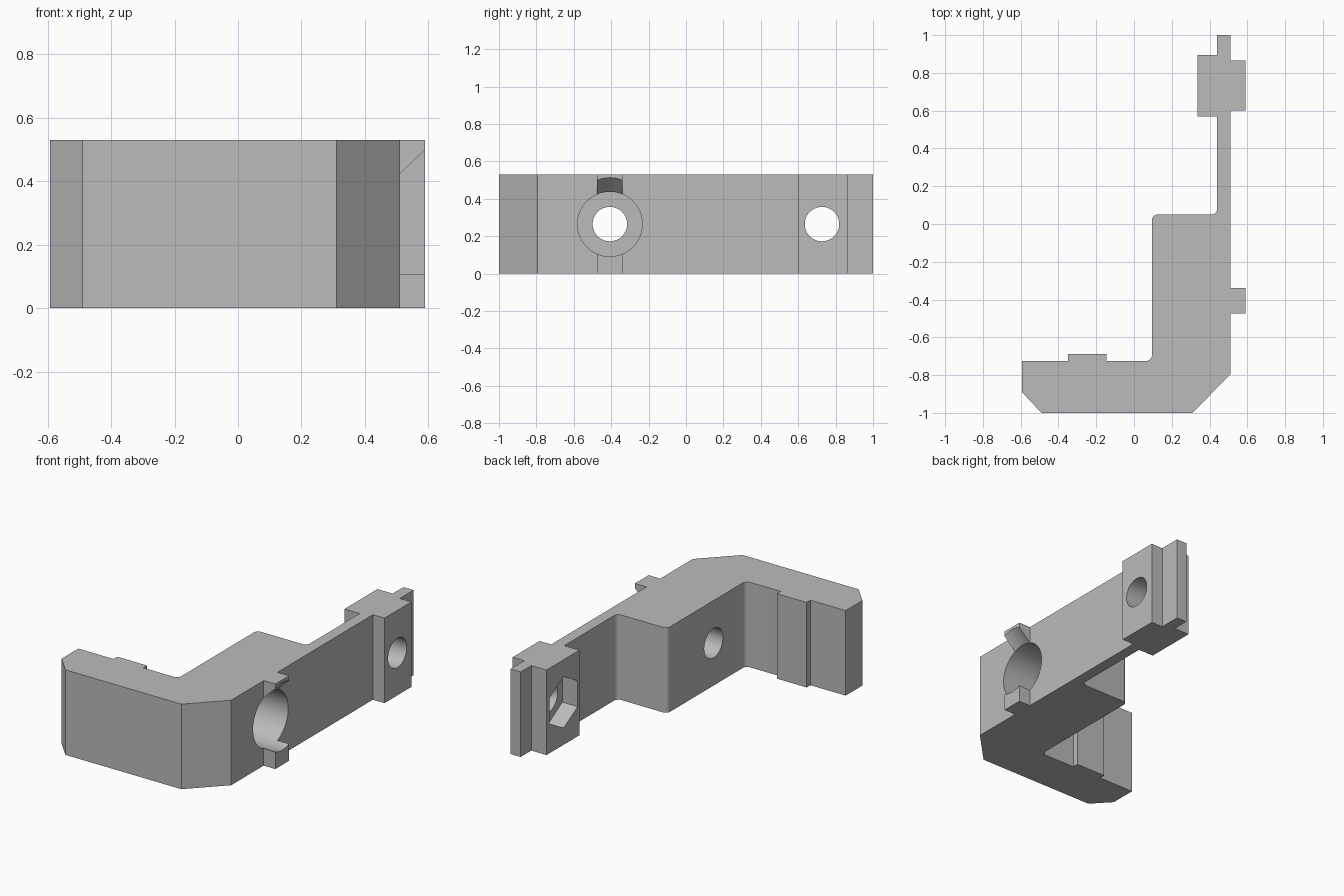
import bpy, bmesh, math
from mathutils import Vector, Matrix

cube = bpy.data.objects.get("Cube")
if cube:
    bpy.data.objects.remove(cube, do_unlink=True)

HEIGHT = 0.53
MID = HEIGHT / 2

grey = bpy.data.materials.new("plain_grey")
grey.use_nodes = True
color = (0.5, 0.5, 0.5, 1)
grey.diffuse_color = color
grey.node_tree.nodes["Principled BSDF"].inputs["Base Color"].default_value = color


def make_object(name, bm):
    bmesh.ops.recalc_face_normals(bm, faces=bm.faces)
    mesh = bpy.data.meshes.new(name)
    bm.to_mesh(mesh)
    bm.free()
    mesh.materials.append(grey)
    obj = bpy.data.objects.new(name, mesh)
    bpy.context.collection.objects.link(obj)
    return obj


def rounded(corner, before, after, radius, steps=8):
    """Arc points replacing a square corner."""
    c = Vector(corner)
    u = (Vector(before) - c).normalized() * radius
    v = (Vector(after) - c).normalized() * radius
    center = c + u + v
    angles = [math.pi / 2 * i / steps for i in range(steps + 1)]
    return [tuple(center - v * math.cos(a) - u * math.sin(a)) for a in angles]


# Bracket outline, counter-clockwise from the front left
foot_inner, step_outer, step_inner = (0.095, -0.725), (0.095, 0.05), (0.44, 0.05)
outline = [(-0.49, -1), (0.31, -1), (0.51, -0.795)]
# locating rib
outline += [(0.51, -0.475), (0.59, -0.475), (0.59, -0.34), (0.51, -0.34)]
# nut block and end tongue
outline += [(0.51, 0.6), (0.59, 0.6), (0.59, 0.865), (0.51, 0.865), (0.51, 1), (0.44, 1),
            (0.44, 0.895), (0.335, 0.895), (0.335, 0.57), (0.44, 0.57)]
# rounded step and foot corners
outline += rounded(step_inner, (0.44, 0.57), step_outer, 0.03)
outline += rounded(step_outer, step_inner, foot_inner, 0.03)
outline += rounded(foot_inner, step_outer, (-0.145, -0.725), 0.03)
# foot pad and left chamfer
outline += [(-0.145, -0.725), (-0.145, -0.688), (-0.35, -0.688), (-0.35, -0.725),
            (-0.593, -0.725), (-0.593, -0.89)]

bm = bmesh.new()
base = bm.faces.new([bm.verts.new((x, y, 0)) for x, y in outline])
top = bmesh.ops.extrude_face_region(bm, geom=[base])
bmesh.ops.translate(bm, vec=(0, 0, HEIGHT),
                    verts=[v for v in top["geom"] if isinstance(v, bmesh.types.BMVert)])
bracket = make_object("bracket", bm)


def cut(name, y, x0, x1, radius, sides=64, rise=0.0):
    """Cut a prism running along x; rise lifts its outer end."""
    bm = bmesh.new()
    bmesh.ops.create_cone(bm, cap_ends=True, segments=sides, radius1=radius,
                          radius2=radius, depth=x1 - x0)
    bmesh.ops.rotate(bm, verts=bm.verts, matrix=Matrix.Rotation(math.pi / 2, 3, "Y"))
    if sides == 6:  # put hexagon corners at top and bottom
        tip = max(bm.verts, key=lambda v: v.co.z).co
        if abs(tip.y) > radius * 0.1:
            bmesh.ops.rotate(bm, verts=bm.verts, matrix=Matrix.Rotation(math.pi / 6, 3, "X"))
    for v in bm.verts:
        if v.co.x > 0:
            v.co.z += rise
        v.co += Vector(((x0 + x1) / 2, y, MID))
    cutter = make_object(name, bm)
    cutter.hide_render = True
    mod = bracket.modifiers.new(name, "BOOLEAN")
    mod.operation = "DIFFERENCE"
    mod.solver = "EXACT"
    mod.object = cutter
    bpy.context.view_layer.objects.active = bracket
    bpy.ops.object.modifier_apply(modifier=name)
    bpy.data.objects.remove(cutter, do_unlink=True)


# Main bolt hole, its counterbore and the sloped relief in the rib
cut("bolt_hole", -0.407, 0, 0.7, 0.092)
cut("counterbore", -0.407, 0.28, 0.7, 0.173)
cut("rib_relief", -0.407, 0.51, 0.61, 0.173, rise=0.094)
# End hole with hexagonal nut pocket
cut("end_hole", 0.727, 0.2, 0.7, 0.092)
cut("nut_pocket", 0.727, 0.2, 0.44, 0.16, sides=6)

bpy.ops.object.select_all(action="DESELECT")
bracket.select_set(True)
bpy.context.view_layer.objects.active = bracket
bpy.ops.object.shade_smooth_by_angle(angle=math.radians(30))
